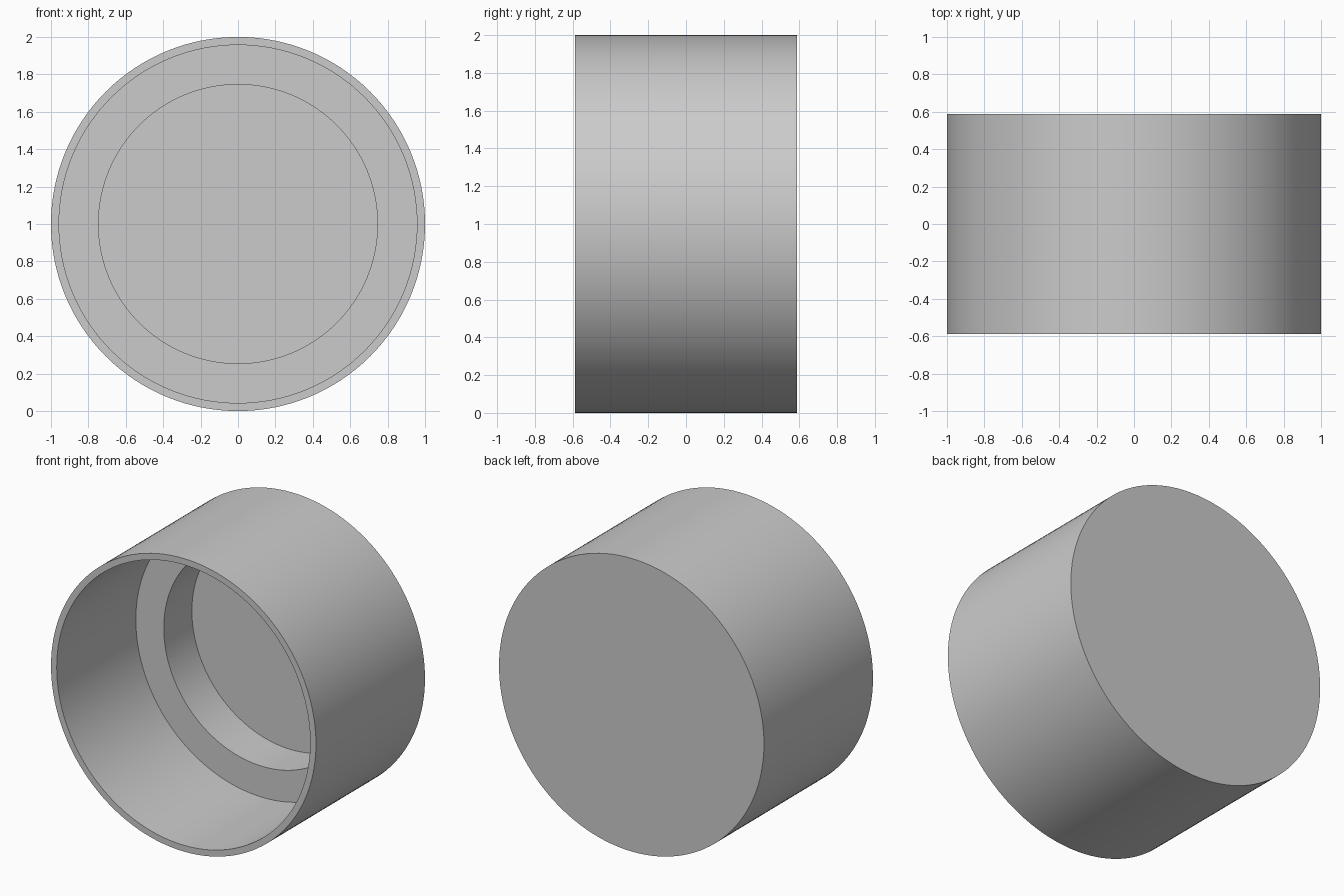
import bpy
import bmesh
import math
from mathutils import Vector

cube = bpy.data.objects.get("Cube")
if cube:
    bpy.data.objects.remove(cube, do_unlink=True)

SEGMENTS = 128
CENTRE = Vector((0, 0, 1))
HALF = 0.588          # half the length along y
SHELF = 0.265         # y of the inner step
FLOOR = 0.568         # y of the recess floor
OUTER, BORE, RECESS = 1.0, 0.957, 0.746

# Plain grey
grey = bpy.data.materials.new("plain grey")
grey.use_nodes = True
colour = (0.6, 0.6, 0.6, 1)
grey.diffuse_color = colour
grey.node_tree.nodes["Principled BSDF"].inputs["Base Color"].default_value = colour

# Radius and y, from the back rim over the outside and into the cup
profile = [(OUTER, HALF), (OUTER, -HALF), (BORE, -HALF),
           (BORE, SHELF), (RECESS, SHELF), (RECESS, FLOOR)]


def ring(bm, radius, y):
    steps = [2 * math.pi * i / SEGMENTS for i in range(SEGMENTS)]
    return [bm.verts.new(CENTRE + Vector((radius * math.cos(a), y, radius * math.sin(a))))
            for a in steps]


# Stepped cup: rings bridged in order, closed by the back and the floor
bm = bmesh.new()
rings = [ring(bm, r, y) for r, y in profile]
for a, b in zip(rings, rings[1:]):
    for i in range(SEGMENTS):
        j = (i + 1) % SEGMENTS
        bm.faces.new((a[i], a[j], b[j], b[i]))
bm.faces.new(rings[0])
bm.faces.new(rings[-1])
bmesh.ops.recalc_face_normals(bm, faces=bm.faces)

mesh = bpy.data.meshes.new("stepped_cup")
bm.to_mesh(mesh)
bm.free()
mesh.materials.append(grey)
cup = bpy.data.objects.new("stepped_cup", mesh)
bpy.context.collection.objects.link(cup)

# Smooth walls with sharp rims
bpy.ops.object.select_all(action="DESELECT")
cup.select_set(True)
bpy.context.view_layer.objects.active = cup
bpy.ops.object.shade_smooth_by_angle(angle=math.radians(30))
